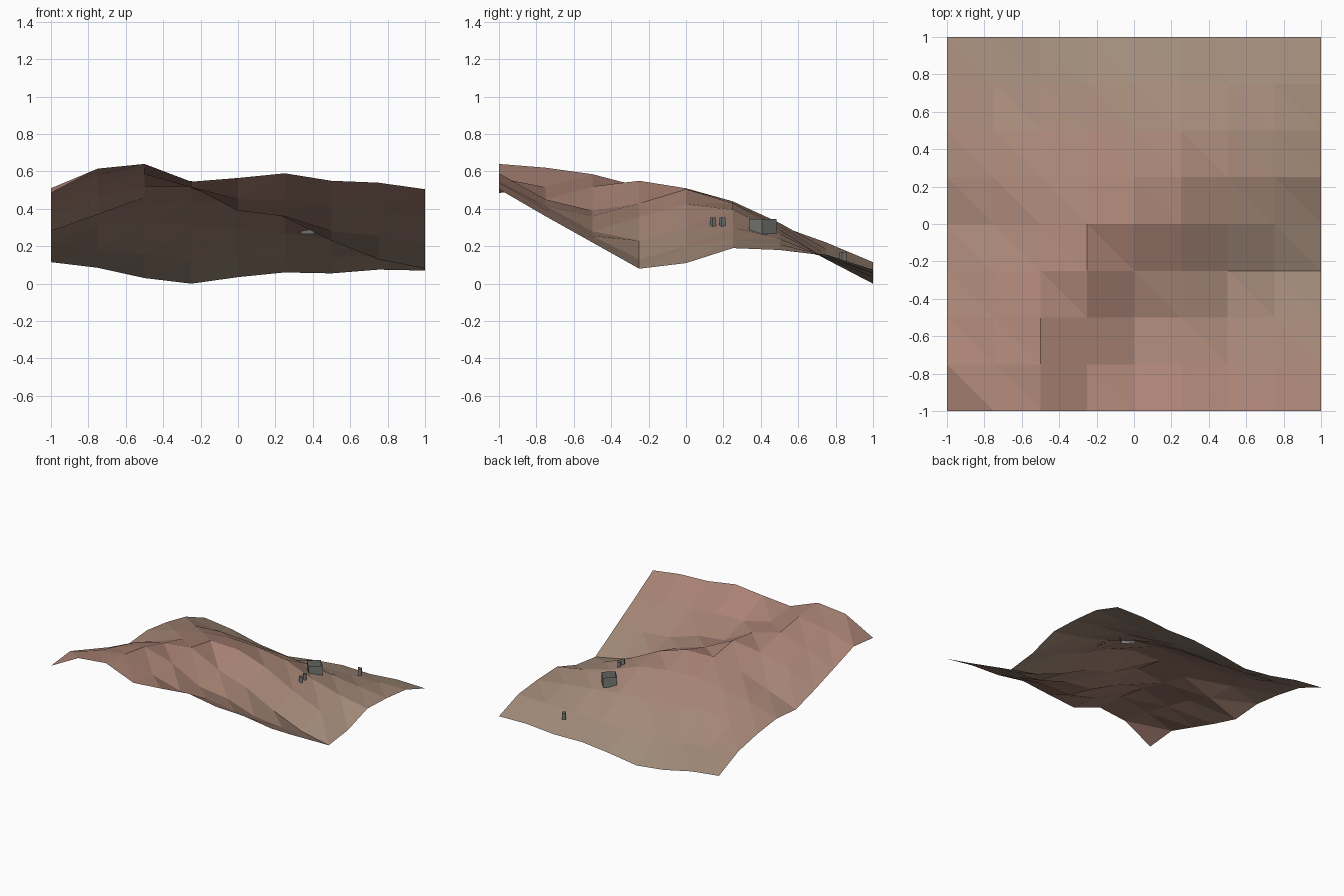
import bpy, bmesh, math
from mathutils import Vector

if "Cube" in bpy.data.objects:
    bpy.data.objects.remove(bpy.data.objects["Cube"])


def material(name, rgb):
    m = bpy.data.materials.new(name)
    m.diffuse_color = (*rgb, 1)
    m.use_nodes = True
    m.node_tree.nodes["Principled BSDF"].inputs["Base Color"].default_value = m.diffuse_color
    return m


def finish(bm, name, mats):
    me = bpy.data.meshes.new(name)
    bm.to_mesh(me)
    bm.free()
    for m in mats:
        me.materials.append(m)
    ob = bpy.data.objects.new(name, me)
    bpy.context.collection.objects.link(ob)
    return ob


# Earth tones from greyish brown (low) to reddish brown (high)
BANDS = 7
LOW, HIGH = Vector((0.36, 0.27, 0.2)), Vector((0.41, 0.23, 0.18))
earth = [material(f"earth_{k}", LOW.lerp(HIGH, k / (BANDS - 1))) for k in range(BANDS)]
stone = material("stone", (0.2, 0.21, 0.2))

# Terrain heights in hundredths: rows from front to back, columns left to right
HEIGHTS = [
    (48.5, 61.5, 64, 54.5, 56.5, 59, 55, 54, 50.5),
    (51, 58, 62, 51.5, 45, 45, 41.5, 39.5, 36),
    (43, 52, 58.5, 52, 39, 36, 28, 25.5, 22),
    (35, 46, 52, 55, 43, 35.5, 23, 13, 8),
    (28, 37, 46, 51, 50.5, 42.5, 30, 20, 11),
    (30, 36.5, 42, 44, 43, 39.5, 30, 23.5, 19),
    (27, 31, 32.5, 31, 29, 27, 24, 21, 18),
    (22, 18.5, 15.5, 13, 13, 13.5, 14, 15, 15.5),
    (11.5, 8.5, 3, 0, 3.5, 6, 5.5, 7.5, 7),
]
bm = bmesh.new()
grid = [[bm.verts.new((-1 + i / 4, -1 + j / 4, h / 100)) for i, h in enumerate(row)]
        for j, row in enumerate(HEIGHTS)]
for j in range(8):
    for i in range(8):
        a, b = grid[j][i], grid[j][i + 1]
        c, d = grid[j + 1][i + 1], grid[j + 1][i]
        for tri in ((a, b, d), (b, c, d)):
            f = bm.faces.new(tri)
            z = f.calc_center_median().z
            f.material_index = min(BANDS - 1, int(z / 0.55 * BANDS))
finish(bm, "hillside_terrain", earth)


# Open wall ring without top or floor, set into the slope
def wall_ring(name, x, y, z0, z1, width, depth, turn):
    bm = bmesh.new()
    bottom, top = [], []
    for sx, sy in ((-1, -1), (1, -1), (1, 1), (-1, 1)):
        u, v = sx * width / 2, sy * depth / 2
        px = x + u * math.cos(turn) - v * math.sin(turn)
        py = y + u * math.sin(turn) + v * math.cos(turn)
        bottom.append(bm.verts.new((px, py, z0)))
        top.append(bm.verts.new((px, py, z1)))
    for k in range(4):
        n = (k + 1) % 4
        bm.faces.new((bottom[k], bottom[n], top[n], top[k]))
    finish(bm, name, [stone])


wall_ring("hut_walls", 0.41, 0.41, 0.265, 0.345, 0.105, 0.105, math.radians(42))
wall_ring("post_front", 0.47, 0.145, 0.305, 0.355, 0.024, 0.024, math.radians(30))
wall_ring("post_middle", 0.47, 0.195, 0.305, 0.355, 0.024, 0.024, math.radians(30))
wall_ring("post_back", 0.52, 0.84, 0.115, 0.17, 0.027, 0.027, math.radians(30))
